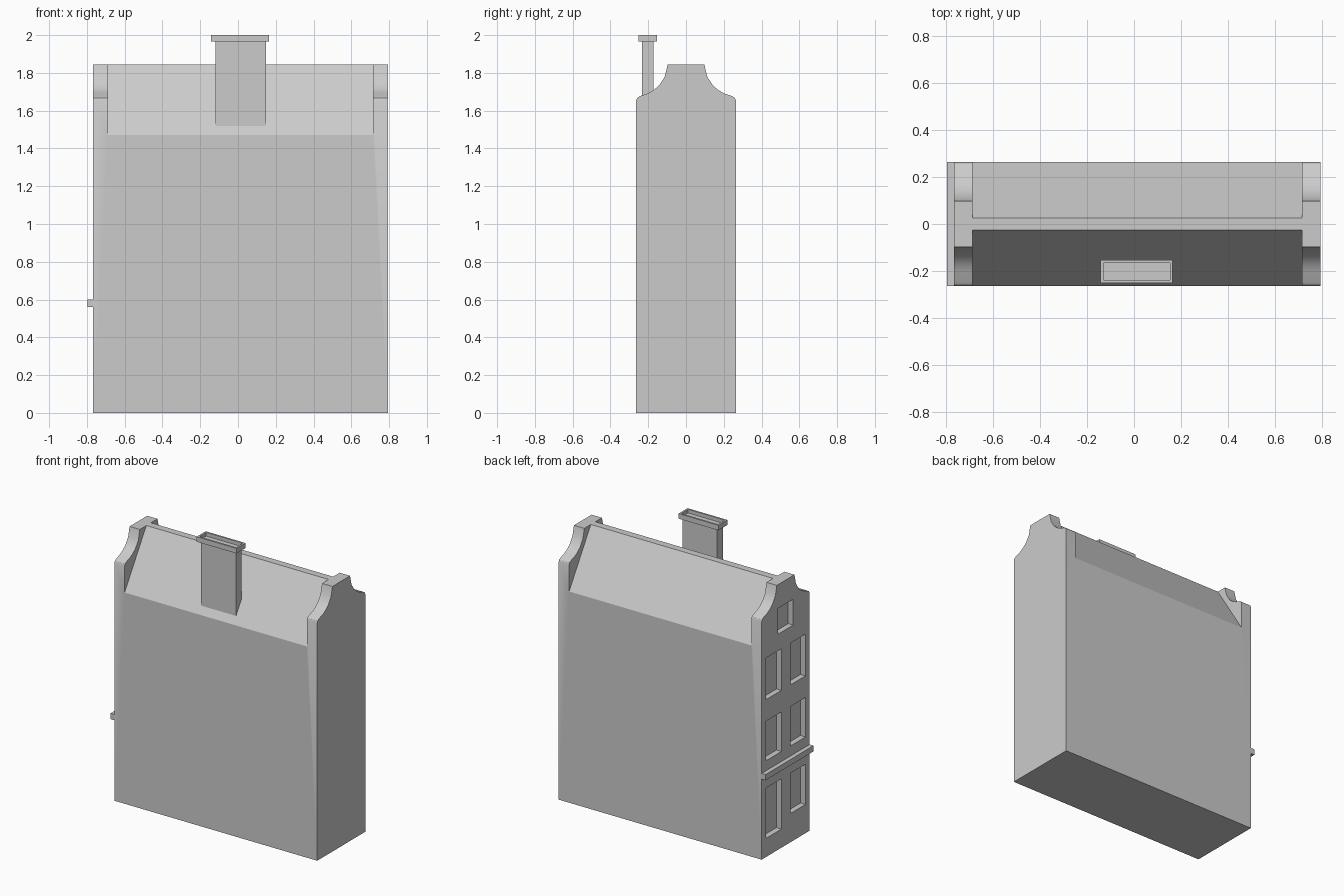
import bpy, bmesh
from mathutils import Vector

if "Cube" in bpy.data.objects:
    bpy.data.objects.remove(bpy.data.objects["Cube"])


def new_object(name, bm):
    bmesh.ops.recalc_face_normals(bm, faces=bm.faces)
    mesh = bpy.data.meshes.new(name)
    bm.to_mesh(mesh)
    bm.free()
    obj = bpy.data.objects.new(name, mesh)
    bpy.context.collection.objects.link(obj)
    return obj


def prism(name, profile, x0, x1):
    """Extrude a (y, z) profile along x."""
    bm = bmesh.new()
    face = bm.faces.new([bm.verts.new((x0, y, z)) for y, z in profile])
    ext = bmesh.ops.extrude_face_region(bm, geom=[face])["geom"]
    verts = [g for g in ext if isinstance(g, bmesh.types.BMVert)]
    bmesh.ops.translate(bm, verts=verts, vec=(x1 - x0, 0, 0))
    return new_object(name, bm)


def box(name, x0, x1, y0, y1, z0, z1):
    return prism(name, [(y0, z0), (y1, z0), (y1, z1), (y0, z1)], x0, x1)


def cut(target, cutter):
    mod = target.modifiers.new(cutter.name, "BOOLEAN")
    mod.operation = "DIFFERENCE"
    mod.solver = "EXACT"
    mod.object = cutter
    bpy.context.view_layer.objects.active = target
    bpy.ops.object.modifier_apply(modifier=mod.name)
    bpy.data.objects.remove(cutter)


LEFT, RIGHT, HALF, TOP = -0.767, 0.795, 0.264, 1.845

# House body: bell-gable profile along its whole length
side = [(HALF, 0), (HALF, 1.655), (0.258, 1.668), (0.244, 1.677), (0.2, 1.692),
        (0.17, 1.71), (0.143, 1.733), (0.113, 1.778), (0.097, TOP)]
house = prism("house_body", side + [(-y, z) for y, z in reversed(side)], LEFT, RIGHT)

# Sloping roof cut between the two gable walls
slope = (TOP - 1.47) / (HALF - 0.025)
for s in (1, -1):
    wedge = [(s * (HALF + 0.1), 1.47 - 0.1 * slope),
             (s * (0.025 - 0.1), TOP + 0.1 * slope),
             (s * (HALF + 0.1), TOP + 0.1 * slope)]
    cut(house, prism("roof_cutter", wedge, -0.688, 0.715))

# Window recesses on the left facade: centre y, bottom z, top z
windows = [(0.13, 0.13, 0.48), (-0.135, 0.2, 0.48), (0, 1.5, 1.68)]
for z0, z1 in ((0.67, 0.945), (1.095, 1.385)):
    windows += [(0.13, z0, z1), (-0.135, z0, z1)]
for y, z0, z1 in windows:
    cut(house, box("window_cutter", LEFT - 0.1, LEFT + 0.038, y - 0.083, y + 0.083, z0, z1))

# Smooth gable curves
bpy.ops.object.select_all(action="DESELECT")
house.select_set(True)
bpy.context.view_layer.objects.active = house
bpy.ops.object.shade_smooth_by_angle(angle=0.5)

# Ledge above the ground floor
box("facade_ledge", -0.797, LEFT + 0.01, -HALF, HALF, 0.56, 0.6)

# Chimney shaft sunk into the front slope
box("chimney_shaft", -0.12, 0.148, -0.233, -0.172, 1.49, 1.967)

# Chimney cap with a recessed top
cap = box("chimney_cap", -0.142, 0.165, -0.252, -0.153, 1.965, 2.0)
bm = bmesh.new()
bm.from_mesh(cap.data)
top = max(bm.faces, key=lambda f: f.calc_center_median().z)
bmesh.ops.inset_region(bm, faces=[top], thickness=0.018)
ext = bmesh.ops.extrude_face_region(bm, geom=[top])["geom"]
bmesh.ops.translate(bm, verts=[g for g in ext if isinstance(g, bmesh.types.BMVert)],
                    vec=Vector((0, 0, -0.025)))
if top.is_valid:
    bmesh.ops.delete(bm, geom=[top], context="FACES_ONLY")
bm.to_mesh(cap.data)
bm.free()
